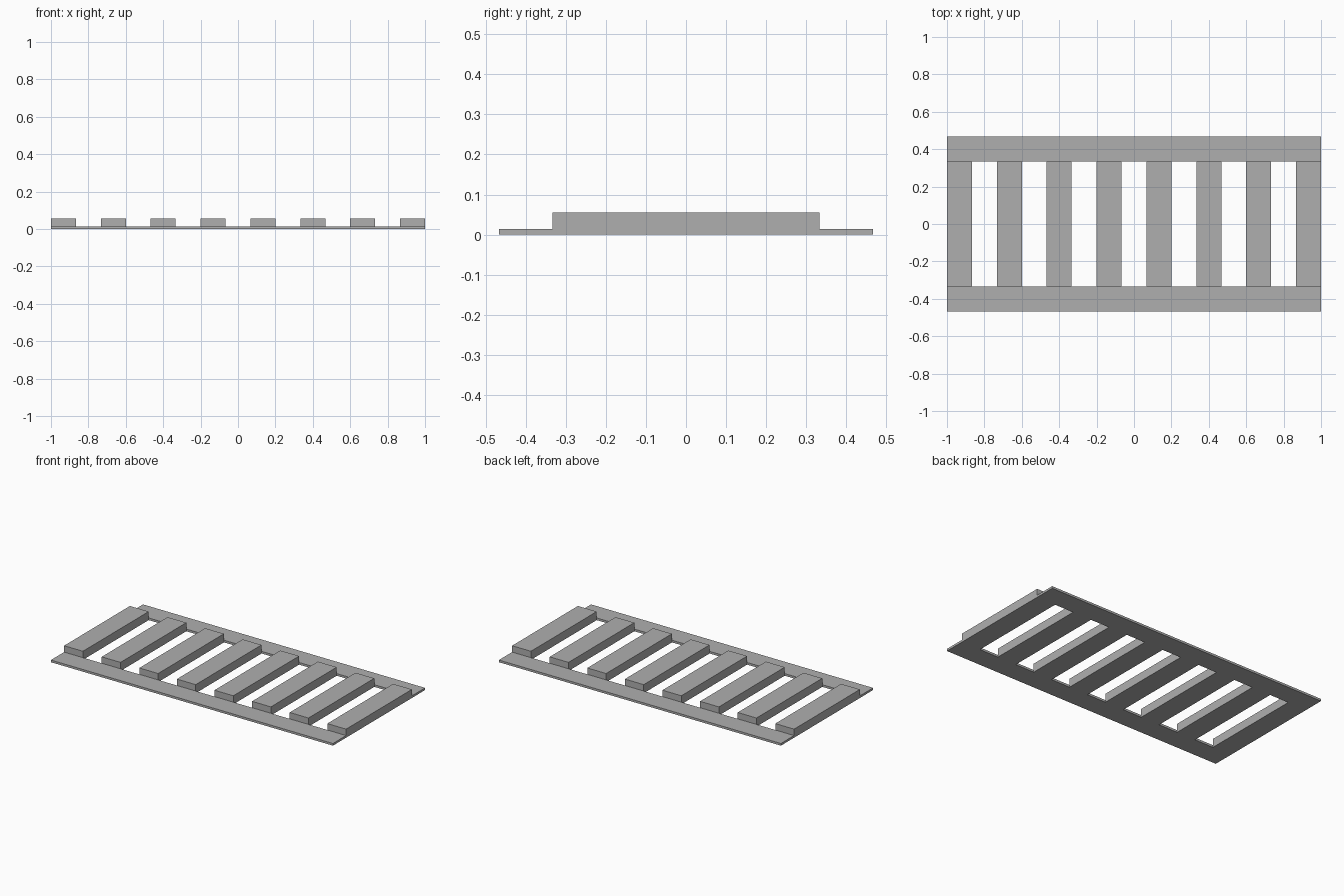
import bpy

cube = bpy.data.objects.get("Cube")
if cube:
    bpy.data.objects.remove(cube, do_unlink=True)

# Proportions: eight slats and seven equal gaps fill the length
SLATS = 8
LENGTH = 2.0
UNIT = LENGTH / (2 * SLATS - 1)
HALF_SLAT = 2.5 * UNIT
RAIL_HEIGHT = 0.014
SLAT_HEIGHT = 0.055

grey = bpy.data.materials.new("plain grey")
grey.use_nodes = True
colour = (0.43, 0.43, 0.43, 1)
grey.diffuse_color = colour
grey.node_tree.nodes["Principled BSDF"].inputs["Base Color"].default_value = colour


def box(name, x, y, size):
    """Flat-faced box resting on the ground."""
    bpy.ops.mesh.primitive_cube_add(size=1, location=(x, y, size[2] / 2))
    part = bpy.context.object
    part.name = name
    part.scale = size
    bpy.ops.object.transform_apply(location=False, rotation=False, scale=True)
    part.data.materials.append(grey)
    return part


# Thin rails along the front and back
for name, side in (("front_rail", -1), ("back_rail", 1)):
    box(name, 0, side * (HALF_SLAT + UNIT / 2), (LENGTH, UNIT, RAIL_HEIGHT))

# Thick slats bridging the rails, flush underneath
for i in range(SLATS):
    x = -LENGTH / 2 + UNIT / 2 + 2 * UNIT * i
    box(f"slat_{i + 1}", x, 0, (UNIT, 2 * HALF_SLAT, SLAT_HEIGHT))
